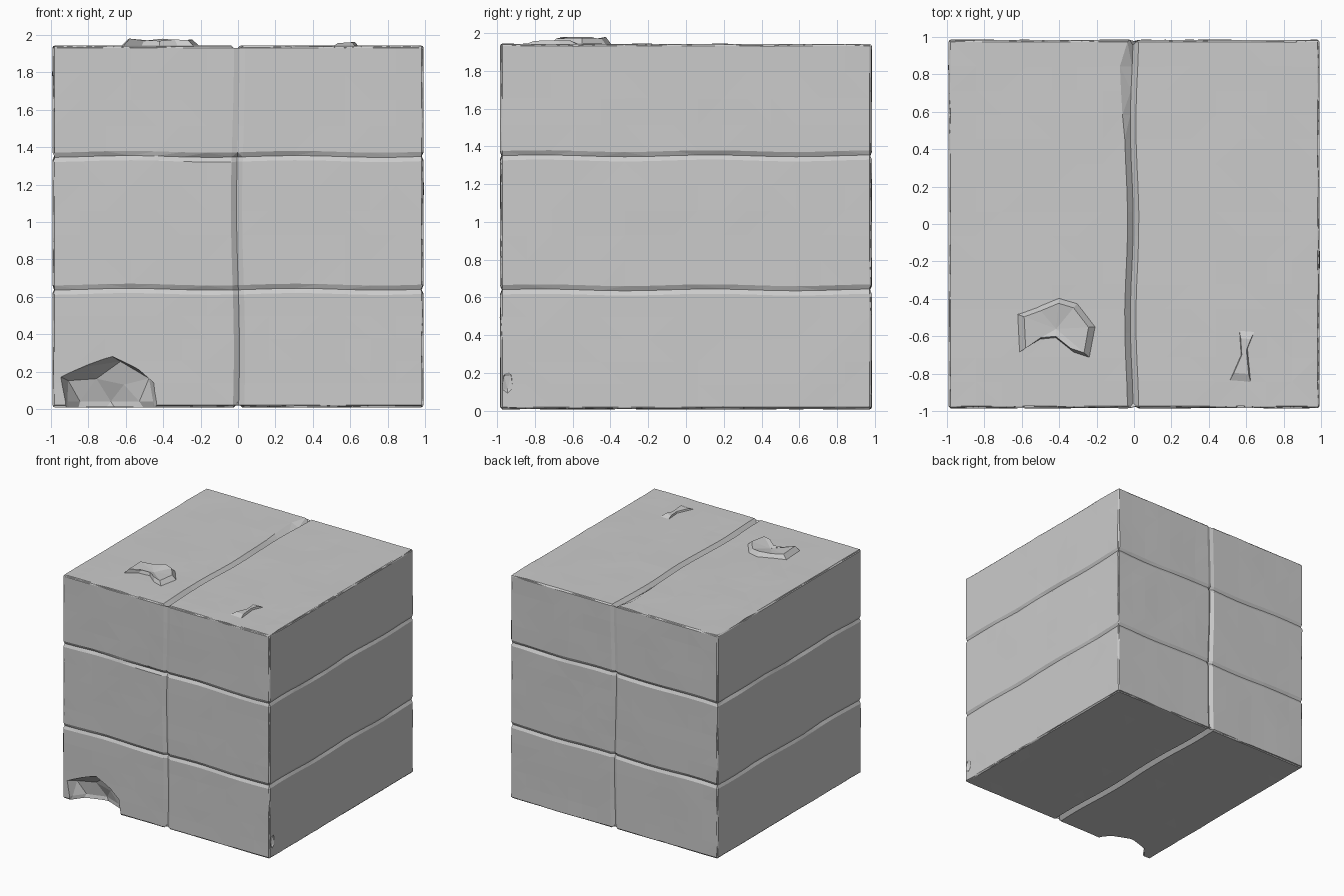
import bpy, bmesh, random
from math import sin
from mathutils import Vector, noise

if "Cube" in bpy.data.objects:
    bpy.data.objects.remove(bpy.data.objects["Cube"])

random.seed(4)
HX, HY, ZB, ZT = 0.994, 0.987, 0.006, 1.945
SEAMS = (0.64, 1.35)


def spread(stops, step=0.13):
    """Fill the gaps between the given stops with evenly spaced values."""
    out = [stops[0]]
    for a, b in zip(stops, stops[1:]):
        n = max(1, round((b - a) / step))
        out += [a + (b - a) * k / n for k in range(1, n + 1)]
    return out


def make_object(name, bm):
    bmesh.ops.recalc_face_normals(bm, faces=bm.faces)
    me = bpy.data.meshes.new(name)
    bm.to_mesh(me)
    bm.free()
    ob = bpy.data.objects.new(name, me)
    bpy.context.collection.objects.link(ob)
    return ob


# Grid lines along each axis, tight next to the edges and seams
B = 0.014
xs = spread([-HX, -HX + B, -0.03, 0, 0.03, HX - B, HX])
ys = spread([-HY, -HY + B, HY - B, HY])
zs = spread([ZB, ZB + B] + [s + o for s in SEAMS for o in (-0.025, 0, 0.025)] + [ZT - B, ZT])
axes = (xs, ys, zs)


def weathered(idx):
    """Surface point with seam grooves, worn edges and slight unevenness."""
    p = Vector([axes[a][idx[a]] for a in range(3)])
    ends = [(-1 if idx[a] == 0 else 1 if idx[a] == len(axes[a]) - 1 else 0) for a in range(3)]
    on_edge = sum(map(abs, ends)) > 1
    rough = noise.noise(p * 3.1)
    depth = 0.003 + 0.003 * rough
    if on_edge:
        depth += 0.006 + random.uniform(-0.003, 0.004)
    if any(abs(p.z - s) < 1e-4 for s in SEAMS) and not ends[2]:
        depth += (0.018 if on_edge else 0.013) + 0.008 * rough
    if abs(p.x) < 1e-4:
        depth += 0.03 if ends[2] else 0.02
        if ends[1] and p.z > 1.36 and not ends[2]:
            depth -= 0.012
    q = p.copy()
    for a in range(3):
        if ends[a]:
            q[a] -= ends[a] * depth
    # seam lines wander a little; the top gap widens toward the back
    if abs(p.x) < 0.04:
        q.x += 0.008 * sin(p.y * 6 + p.z * 4) - 0.012 * (ends[2] == 1)
        if ends[2] == 1 and p.y > 0.45 and p.x < -0.01:
            q.x -= 0.09 * (p.y - 0.45) * (p.y < 0.93)
    if any(abs(p.z - s) < 0.03 for s in SEAMS):
        q.z += 0.005 * sin((p.x + p.y) * 7)
    return q


# Stacked block body: one closed skin
bm = bmesh.new()
verts = {}


def vert(idx):
    if idx not in verts:
        verts[idx] = bm.verts.new(weathered(idx))
    return verts[idx]


for a in range(3):
    u, v = (a + 1) % 3, (a + 2) % 3
    for end in (0, len(axes[a]) - 1):
        for i in range(len(axes[u]) - 1):
            for j in range(len(axes[v]) - 1):
                quad = []
                for di, dj in ((0, 0), (1, 0), (1, 1), (0, 1)):
                    idx = [0, 0, 0]
                    idx[a], idx[u], idx[v] = end, i + di, j + dj
                    quad.append(vert(tuple(idx)))
                bm.faces.new(quad)
bmesh.ops.triangulate(bm, faces=bm.faces)
body = make_object("stone_block_stack", bm)


# Broken lower front corner and a small nick on the right edge
def chip(center, radii, sub):
    bm = bmesh.new()
    bmesh.ops.create_icosphere(bm, subdivisions=sub, radius=1)
    for v in bm.verts:
        v.co *= random.uniform(0.82, 1.12)
        v.co = Vector([c + r * k for c, r, k in zip(center, radii, v.co)])
    cutter = make_object("chip_cutter", bm)
    cutter.hide_render = True
    mod = body.modifiers.new("chip", "BOOLEAN")
    mod.operation, mod.object, mod.solver = "DIFFERENCE", cutter, "EXACT"
    return cutter


cutters = [chip((-0.68, -1.0, 0.04), (0.29, 0.17, 0.23), 2),
           chip((1.0, -0.945, 0.15), (0.025, 0.035, 0.08), 1)]
bpy.context.view_layer.update()
final = bpy.data.meshes.new_from_object(body.evaluated_get(bpy.context.evaluated_depsgraph_get()))
body.modifiers.clear()
body.data = final
for c in cutters:
    bpy.data.objects.remove(c)


# Raised stone flakes on the top: ragged outline, sloped rim, dished middle
def flake(name, outline, height, shrink, dip):
    bm = bmesh.new()
    mid = sum((Vector((x, y, 0)) for x, y in outline), Vector()) / len(outline)
    base, rim = [], []
    for x, y in outline:
        p = Vector((x, y, 0))
        q = mid + (p - mid) * shrink
        base.append(bm.verts.new((x, y, ZT - 0.012)))
        rim.append(bm.verts.new((q.x, q.y, ZT + height * random.uniform(0.6, 1))))
    top = bm.verts.new((mid.x, mid.y, ZT + height * dip))
    n = len(outline)
    for i in range(n):
        j = (i + 1) % n
        bm.faces.new((base[i], base[j], rim[j], rim[i]))
        bm.faces.new((rim[i], rim[j], top))
    make_object(name, bm)


flake("top_flake_large", [(-.63, -.48), (-.52, -.44), (-.4, -.39), (-.3, -.42), (-.2, -.55),
                          (-.23, -.72), (-.32, -.69), (-.42, -.61), (-.52, -.62), (-.62, -.69)],
      0.036, 0.8, 0.3)
flake("top_flake_small", [(.56, -.55), (.65, -.56), (.61, -.66), (.63, -.87), (.5, -.86), (.57, -.7)],
      0.02, 0.6, 0.6)
